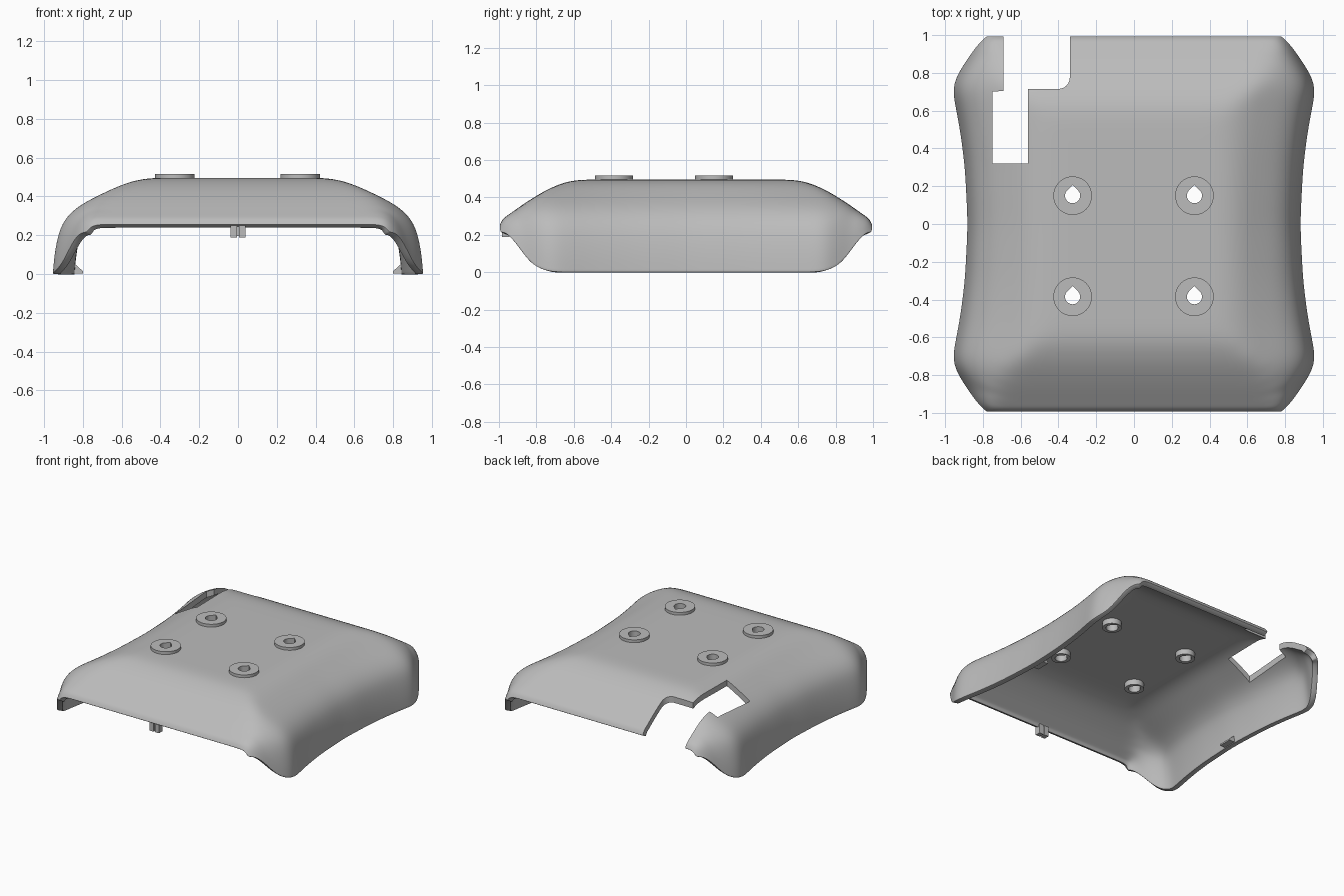
import bpy, bmesh, math
from mathutils import Vector

if "Cube" in bpy.data.objects:
    bpy.data.objects.remove(bpy.data.objects["Cube"])

grey = bpy.data.materials.new("light grey plastic")
grey.use_nodes = True
grey.diffuse_color = (0.5, 0.5, 0.5, 1)
grey.node_tree.nodes["Principled BSDF"].inputs["Base Color"].default_value = (0.5, 0.5, 0.5, 1)

TOP = 0.495
# Half cross-section (x, z), and row values along y
SECTION = [(0, TOP), (.44, TOP), (.5, .49), (.57, .465), (.68, .4), (.77, .34),
           (.82, .285), (.845, .23), (.862, .16), (.874, .08), (.88, 0)]
HEIGHT = [(0, TOP), (.55, TOP), (.65, .485), (.75, .44), (.85, .38), (.95, .31), (.985, .285), (1, .255)]
RIM = [(0, 0), (.72, 0), (.8, .02), (.85, .06), (.9, .14), (.95, .2), (1, .225)]
FLARE = [(0, 0), (.3, .015), (.5, .04), (.65, .07), (.72, .08), (.78, .065),
         (.84, .03), (.9, 0), (.95, -.02), (1, -.065)]
ROWS = [0, .15, .3, .45, .55, .63, .7, .76, .82, .87, .92, .96, .985, 1]
HALF = 18


def lerp(table, v):
    for (a, p), (b, q) in zip(table, table[1:]):
        if v <= b:
            return p + (q - p) * (v - a) / (b - a)
    return table[-1][1]


def section_points(y):
    """Half section at depth y, evenly spaced from the middle to the rim."""
    end = lerp(RIM, y)
    pts = []
    for p, q in zip(SECTION, SECTION[1:]):
        pts.append(Vector(p))
        if q[1] <= end:
            f = (p[1] - end) / (p[1] - q[1])
            pts.append(Vector(p).lerp(Vector(q), f))
            break
    lengths = [0]
    for p, q in zip(pts, pts[1:]):
        lengths.append(lengths[-1] + (q - p).length)
    xs = list(zip(lengths, [p.x for p in pts]))
    zs = list(zip(lengths, [p.y for p in pts]))
    drop = TOP - lerp(HEIGHT, y)
    result = []
    for i in range(HALF + 1):
        s = lengths[-1] * i / HALF
        x, z = lerp(xs, s), lerp(zs, s)
        k = min(max((x - .4) / .45, 0), 1)
        depth = ((TOP - z) ** 8 + drop ** 8) ** (1 / 8)
        result.append((x + lerp(FLARE, y) * k * k * (3 - 2 * k), TOP - depth))
    return result


def make_object(name, bm):
    bmesh.ops.recalc_face_normals(bm, faces=bm.faces)
    mesh = bpy.data.meshes.new(name)
    bm.to_mesh(mesh)
    bm.free()
    mesh.materials.append(grey)
    ob = bpy.data.objects.new(name, mesh)
    bpy.context.collection.objects.link(ob)
    return ob


def activate(ob):
    bpy.ops.object.select_all(action='DESELECT')
    ob.select_set(True)
    bpy.context.view_layer.objects.active = ob


def prism(name, outline, z0, z1):
    bm = bmesh.new()
    face = bm.faces.new([bm.verts.new((x, y, z0)) for x, y in outline])
    new = bmesh.ops.extrude_face_region(bm, geom=[face])["geom"]
    for v in new:
        if isinstance(v, bmesh.types.BMVert):
            v.co.z = z1
    return make_object(name, bm)


def ring_outline(cx, cy, r, teardrop=False, n=48):
    pts = []
    for i in range(n):
        a = math.tau * i / n
        rr = r
        if teardrop and abs(a - math.pi / 2) < math.pi / 4:
            rr = r / math.cos(math.pi / 4 - abs(a - math.pi / 2))
        pts.append((cx + rr * math.cos(a), cy + rr * math.sin(a)))
    return pts


def washer(name, cx, cy, radius, z0, z1):
    outer, inner = ring_outline(cx, cy, radius), ring_outline(cx, cy, .04, True)
    bm = bmesh.new()
    loops = [[bm.verts.new((x, y, z)) for x, y in o]
             for o, z in ((outer, z0), (outer, z1), (inner, z1), (inner, z0))]
    for k in range(4):
        a, b = loops[k], loops[(k + 1) % 4]
        for i in range(len(a)):
            j = (i + 1) % len(a)
            bm.faces.new((a[i], a[j], b[j], b[i]))
    ob = make_object(name, bm)
    activate(ob)
    bpy.ops.object.shade_smooth_by_angle(angle=math.radians(30))


# Curved cover shell
bm = bmesh.new()
grid = []
for y in [-v for v in ROWS[:0:-1]] + ROWS:
    half = section_points(abs(y))
    full = [(-x, z) for x, z in half[:0:-1]] + half
    grid.append([bm.verts.new((x, y * .995, z)) for x, z in full])
for a, b in zip(grid, grid[1:]):
    for i in range(len(a) - 1):
        bm.faces.new((a[i], a[i + 1], b[i + 1], b[i]))
shell = make_object("cover_shell", bm)
if shell.data.polygons[len(shell.data.polygons) // 2].normal.z < 0:
    shell.data.flip_normals()
sub = shell.modifiers.new("smooth", 'SUBSURF')
sub.levels = sub.render_levels = 2
solid = shell.modifiers.new("wall", 'SOLIDIFY')
solid.thickness, solid.offset = .04, -1
bev = shell.modifiers.new("rim", 'BEVEL')
bev.width, bev.segments, bev.limit_method, bev.angle_limit = .012, 2, 'ANGLE', math.radians(50)

# Notch at the back and the four teardrop holes
fillet = [(-.40 + .06 * math.sin(a), .775 - .06 * math.cos(a))
          for a in [math.pi / 2 * i / 6 for i in range(7)]]
notch = [(-.69, 1.1), (-.69, .705), (-.75, .7), (-.75, .32), (-.56, .32), (-.56, .715)]
cutters = [prism("notch_cutter", notch + fillet + [(-.34, 1.1)], .1, .7)]
SPOTS = [(x, y) for x in (-.325, .32) for y in (.15, -.385)]
for x, y in SPOTS:
    cutters.append(prism("hole_cutter", ring_outline(x, y, .04, True), .3, .7))
for c in cutters:
    cut = shell.modifiers.new("cut", 'BOOLEAN')
    cut.operation, cut.object, cut.solver = 'DIFFERENCE', c, 'EXACT'
activate(shell)
for m in list(shell.modifiers):
    bpy.ops.object.modifier_apply(modifier=m.name)
for c in cutters:
    bpy.data.objects.remove(c)
activate(shell)
bpy.ops.object.shade_smooth_by_angle(angle=math.radians(35))

# Washers above and bosses below each hole
for x, y in SPOTS:
    washer("top_washer", x, y, .102, .485, .516)
    washer("under_boss", x, y, .065, .415, .465)

# Two-pronged clip under the front rim
for side in (-1, 1):
    x = side * .022
    prism("front_clip_prong", [(x - .017, -.985), (x + .017, -.985),
                               (x + .017, -.945), (x - .017, -.945)], .188, .27)
prism("front_clip_web", [(-.01, -.975), (.01, -.975), (.01, -.95), (-.01, -.95)], .195, .27)

# Wedge snaps inside the side walls
for side, name in ((1, "left_snap"), (-1, "right_snap")):
    bm = bmesh.new()
    ends = [[bm.verts.new((side * x, y, z)) for x, z in ((.86, .003), (.80, .003), (.80, .015), (.845, .055), (.86, .055))]
            for y in (-.05, .05)]
    for e in ends:
        bm.faces.new(e)
    for i in range(5):
        j = (i + 1) % 5
        bm.faces.new((ends[0][i], ends[0][j], ends[1][j], ends[1][i]))
    make_object(name, bm)
